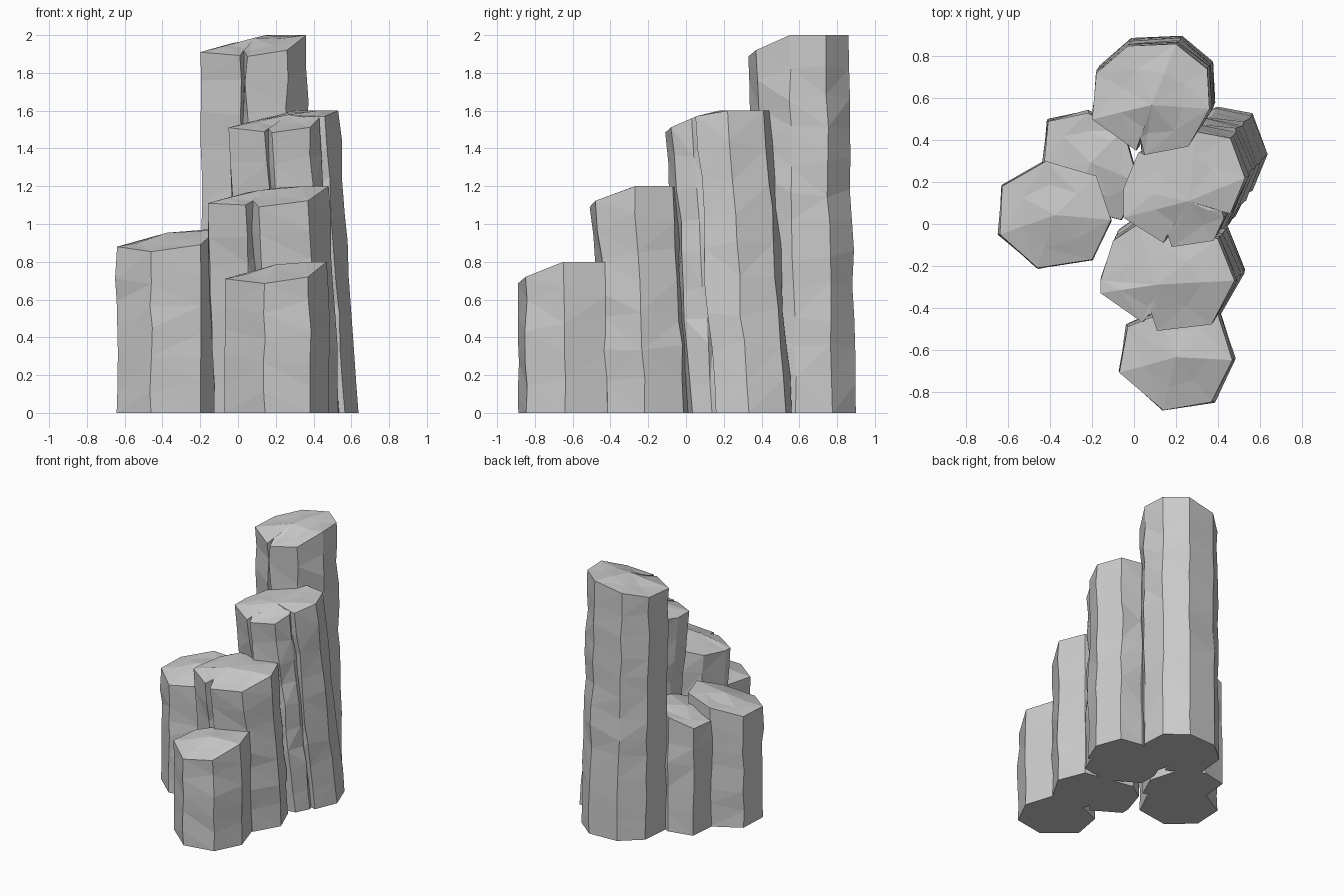
import bpy, bmesh, random
from mathutils import Vector

random.seed(7)
cube = bpy.data.objects.get("Cube")
if cube:
    bpy.data.objects.remove(cube)

stone = bpy.data.materials.new("grey_stone")
stone.use_nodes = True
colour = (0.6, 0.6, 0.6, 1)
stone.diffuse_color = colour
bsdf = stone.node_tree.nodes["Principled BSDF"]
bsdf.inputs["Base Color"].default_value = colour
bsdf.inputs["Roughness"].default_value = 0.9


def column(name, outline, front_z, top_z, lean, hollow=0.0, flare=1.03):
    """Rock column: sloping top, base leaned and flared, front hollowed below the top."""
    pts = [Vector(p) for p in outline]
    mid = sum(pts, Vector((0, 0))) / len(pts)
    front_y = min(p.y for p in pts)
    left_x = min(p.x for p in pts)
    shift = Vector(lean)

    def top(p):
        from_front = front_z + 0.4 * (p.y - front_y) + 0.08 * (p.x - mid.x)
        from_left = front_z + 0.02 + 0.28 * (p.x - left_x)
        return min(top_z, from_front, from_left)

    bm = bmesh.new()
    count = max(4, round(top_z / 0.17))
    rings = []
    for i in range(count + 1):
        t = i / count
        ring = []
        for p in pts:
            z = top(p) * t
            q = mid + (p - mid) * (1 + (flare - 1) * (1 - t)) + shift * (1 - t)
            # front corners recede under the overhanging upper block
            if p.y < mid.y - 0.08:
                depth = min(1, max(0, (top(p) - z - 0.12) / 0.18))
                q.y += hollow * depth
            if 0 < i < count:
                q += Vector((random.gauss(0, 0.005), random.gauss(0, 0.005)))
                z += random.uniform(-0.03, 0.03)
            ring.append(bm.verts.new((q.x, q.y, z)))
        rings.append(ring)

    # broken, slightly uneven cap
    inner = []
    for p in pts:
        q = mid + (p - mid) * random.uniform(0.5, 0.65)
        inner.append(bm.verts.new((q.x, q.y, top(q) - random.uniform(0, 0.012))))
    rings.append(inner)
    n = len(pts)
    for low, high in zip(rings, rings[1:]):
        for i in range(n):
            j = (i + 1) % n
            bm.faces.new((low[i], low[j], high[j], high[i]))
    peak = bm.verts.new((mid.x, mid.y, top(mid)))
    for i in range(n):
        bm.faces.new((inner[i], inner[(i + 1) % n], peak))
    bm.faces.new(rings[0])
    bmesh.ops.triangulate(bm, faces=bm.faces[:])
    bmesh.ops.recalc_face_normals(bm, faces=bm.faces[:])
    mesh = bpy.data.meshes.new(name)
    bm.to_mesh(mesh)
    bm.free()
    mesh.materials.append(stone)
    obj = bpy.data.objects.new(name, mesh)
    bpy.context.collection.objects.link(obj)


# Outlines run counter-clockwise; the narrow inward points are cracks.
column("tallest_column",
       [(-.2, .5), (.01, .35), (.03, .41), (.05, .33), (.26, .37), (.36, .55),
        (.35, .74), (.2, .86), (-.03, .85), (-.18, .72)],
       1.89, 2.0, (.02, .03), .01)
column("second_column",
       [(-.05, .03), (.14, -.09), (.16, -.05), (.18, -.11), (.38, -.08),
        (.43, .03), (.42, .06), (.46, .05), (.53, .22), (.46, .41), (.3, .44),
        (.02, .34), (-.05, .17)],
       1.49, 1.6, (.1, .11), .01)
column("third_column",
       [(-.16, -.33), (.04, -.47), (.08, -.42), (.11, -.51), (.37, -.48),
        (.48, -.27), (.4, -.07), (.02, 0), (-.1, -.08), (-.16, -.27)],
       1.09, 1.2, (.04, .05), .02)
column("front_column",
       [(-.07, -.71), (.14, -.89), (.37, -.85), (.47, -.65),
        (.4, -.43), (.12, -.43), (-.03, -.49)],
       .69, .8, (.005, .01))
column("side_column",
       [(-.64, -.05), (-.46, -.21), (-.2, -.17), (-.11, .02), (-.18, .23),
        (-.42, .3), (-.63, .18)],
       .86, .97, (0, 0), flare=1.01)
column("rear_side_column",
       [(-.43, .28), (-.3, .08), (-.06, .02), (.02, .2), (-.05, .45),
        (-.22, .53), (-.41, .49)],
       .82, .92, (0, .01), flare=1.01)
